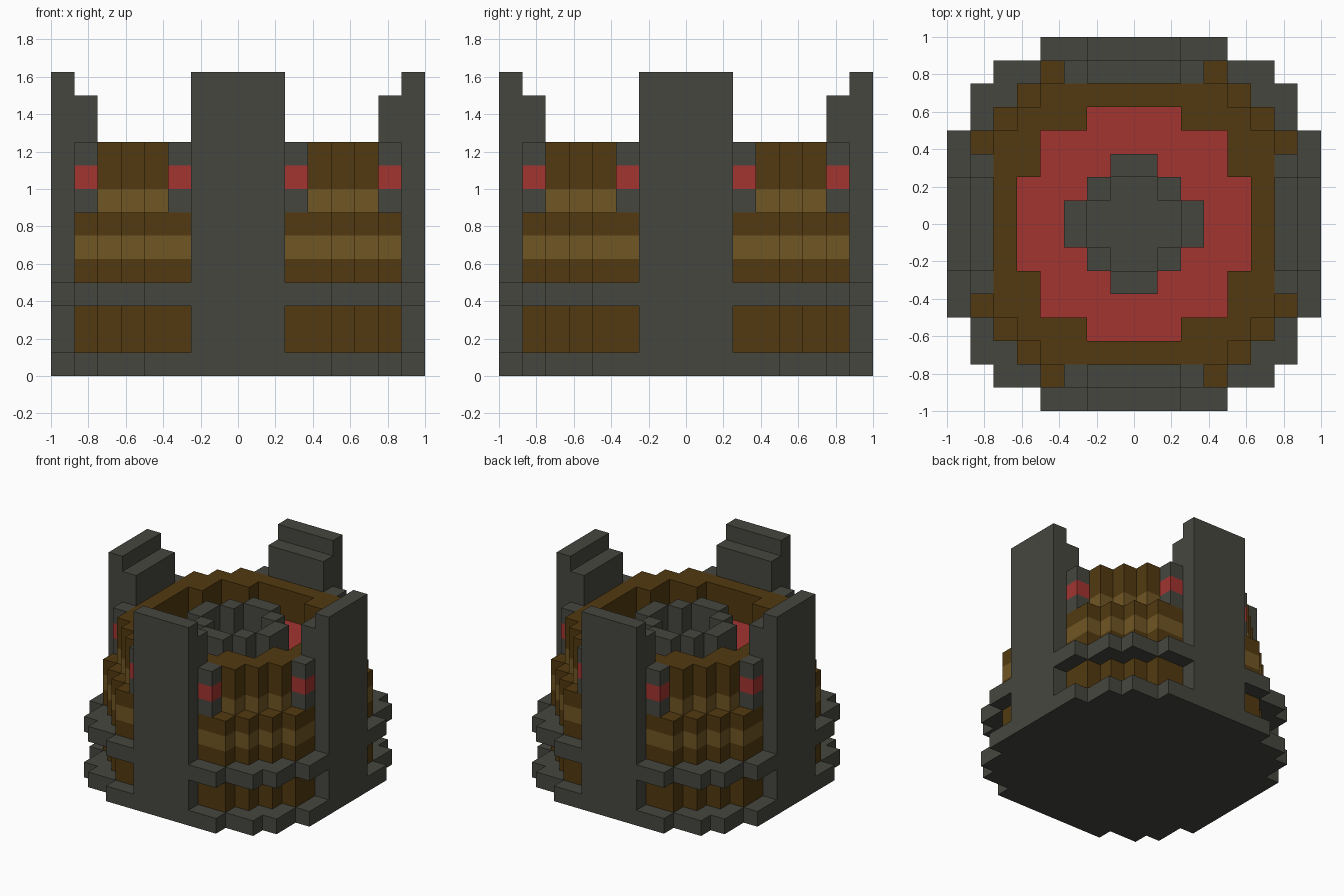
import bpy
import bmesh

CELL = 0.125
SIDES = [(0, -1), (1, 0), (0, 1), (-1, 0)]

cube = bpy.data.objects.get("Cube")
if cube:
    bpy.data.objects.remove(cube, do_unlink=True)


def material(name, rgb):
    m = bpy.data.materials.new(name)
    m.use_nodes = True
    m.diffuse_color = (*rgb, 1)
    m.node_tree.nodes["Principled BSDF"].inputs["Base Color"].default_value = (*rgb, 1)
    return m


stone = material("dark_stone", (0.062, 0.062, 0.051))
wood = material("dark_wood", (0.085, 0.042, 0.005))
plank = material("light_wood", (0.165, 0.093, 0.017))
red = material("red", (0.36, 0.034, 0.030))


def ring(i):
    """Distance of a cell from the middle line."""
    return i if i >= 0 else -1 - i


def disc(widths):
    """Stepped round plan: half width for each row going outward."""
    return lambda a, b: b < len(widths) and a < widths[b]


def minus(outer, inner):
    return lambda a, b: outer(a, b) and not inner(a, b)


def block(name, plan, z0, z1, mat):
    """Extrude all grid cells that satisfy the plan from z0 to z1."""
    cells = {(i, j) for i in range(-8, 8) for j in range(-8, 8)
             if plan(ring(i), ring(j))}
    bm = bmesh.new()

    def quad(points):
        bm.faces.new([bm.verts.new([c * CELL for c in p]) for p in points])

    for i, j in sorted(cells):
        c = [(i, j), (i + 1, j), (i + 1, j + 1), (i, j + 1)]
        quad([(*p, z1) for p in c])
        quad([(*p, z0) for p in reversed(c)])
        for k, (dx, dy) in enumerate(SIDES):
            if (i + dx, j + dy) not in cells:
                a, b = c[k], c[(k + 1) % 4]
                quad([(*a, z0), (*b, z0), (*b, z1), (*a, z1)])
    bmesh.ops.remove_doubles(bm, verts=bm.verts, dist=0.001)
    mesh = bpy.data.meshes.new(name)
    bm.to_mesh(mesh)
    bm.free()
    mesh.materials.append(mat)
    obj = bpy.data.objects.new(name, mesh)
    bpy.context.collection.objects.link(obj)


# Stepped round plans
ledge = disc([8, 8, 8, 8, 7, 7, 6, 4])
body = disc([7, 7, 7, 7, 6, 5, 4])
parapet = disc([6, 6, 6, 6, 5, 4])
court = disc([5, 5, 4, 4, 2])
turret = disc([3, 2, 1])
turret_well = disc([2, 1])

# Stone ledges and banded wooden body
block("base_ledge", ledge, 0, 1, stone)
block("lower_wall", body, 1, 3, wood)
block("middle_ledge", ledge, 3, 4, stone)
block("wall_band_low", body, 4, 5, wood)
block("wall_band_light", body, 5, 6, plank)
block("wall_band_high", body, 6, 7, wood)

# Parapet around the sunken red court
block("parapet_light", minus(parapet, court), 7, 8, plank)
block("parapet_dark", minus(parapet, court), 8, 10, wood)
block("court_floor", court, 7, 8, red)

# Hollow turret in the middle
block("turret_floor", turret, 8, 8.05, stone)
block("turret_wall", minus(turret, turret_well), 8, 10, stone)


# Four buttresses, stepped on the inside
def buttress(row):
    return lambda a, b: min(a, b) < 2 and max(a, b) == row


block("buttress_outer", buttress(7), 0, 13, stone)
block("buttress_inner", buttress(6), 4, 12, stone)


# Small pillars with a red band beside each buttress
def pillar(a, b):
    return {a, b} == {2, 6}


block("pillar_foot", pillar, 7, 8, stone)
block("pillar_band", pillar, 8, 9, red)
block("pillar_cap", pillar, 9, 10, stone)
